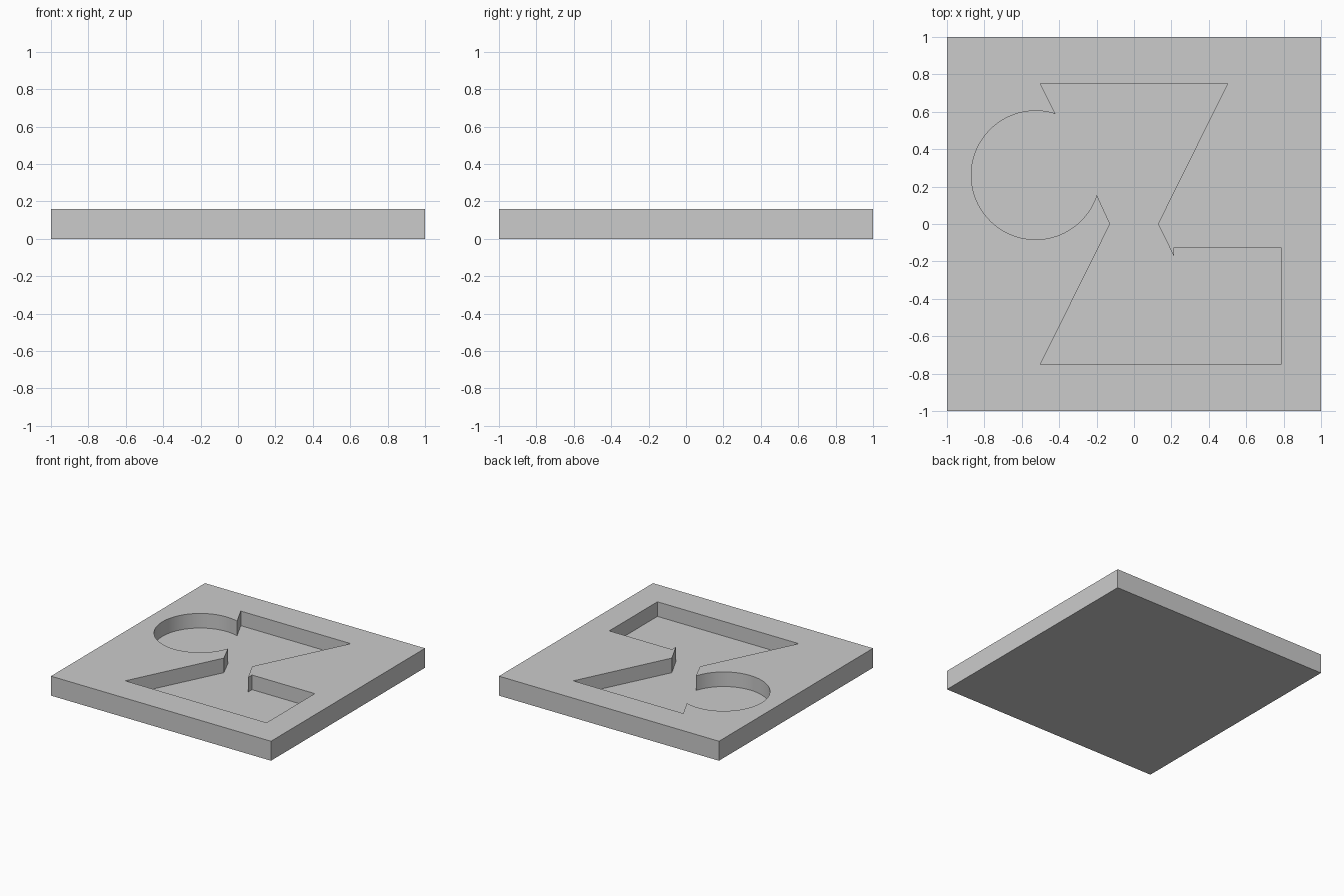
import bpy, bmesh
from math import radians, cos, sin

cube = bpy.data.objects.get("Cube")
if cube:
    bpy.data.objects.remove(cube, do_unlink=True)

HEIGHT, FLOOR = 0.16, 0.04
ARC_CENTRE, ARC_RADIUS, ARC_STEPS = (-0.526, 0.261), 0.344, 72


def arc(centre, radius, start, end, steps):
    angles = [radians(start + (end - start) * i / steps) for i in range(steps + 1)]
    return [(centre[0] + radius * cos(a), centre[1] + radius * sin(a)) for a in angles]


def edge_loop(bm, points, z):
    verts = [bm.verts.new((x, y, z)) for x, y in points]
    edges = [bm.edges.new((v, verts[i - 1])) for i, v in enumerate(verts)]
    return verts, edges


def drop_cup(bm, verts, points, z):
    """Walls down from a loop, closed by one flat face."""
    low = [bm.verts.new((x, y, z)) for x, y in points]
    for i in range(len(verts)):
        bm.faces.new((verts[i - 1], verts[i], low[i], low[i - 1]))
    bm.faces.new(low)


# Slab outline, and pocket outline: hourglass joined with a disc and a rectangle
square = [(-1, -1), (1, -1), (1, 1), (-1, 1)]
pocket = [(0.5, 0.75), (-0.5, 0.75)]
pocket += arc(ARC_CENTRE, ARC_RADIUS, 72.1, 342, ARC_STEPS)
pocket += [(-0.128, 0), (-0.5, -0.75), (0.785, -0.75), (0.785, -0.125),
           (0.215, -0.125), (0.215, -0.175), (0.128, 0)]

bm = bmesh.new()
outer, outer_edges = edge_loop(bm, square, HEIGHT)
inner, inner_edges = edge_loop(bm, pocket, HEIGHT)

# Top face around the pocket
bmesh.ops.triangle_fill(bm, edges=outer_edges + inner_edges,
                        use_beauty=True, normal=(0, 0, 1))
# Outer sides with underside, then pocket walls with floor
drop_cup(bm, outer, square, 0)
drop_cup(bm, inner, pocket, FLOOR)
bmesh.ops.recalc_face_normals(bm, faces=bm.faces)

mesh = bpy.data.meshes.new("recessed_slab")
bm.to_mesh(mesh)
bm.free()
slab = bpy.data.objects.new("recessed_slab", mesh)
bpy.context.collection.objects.link(slab)

# Plain grey
grey = bpy.data.materials.new("light_grey")
grey.use_nodes = True
colour = (0.6, 0.6, 0.6, 1)
grey.diffuse_color = colour
grey.node_tree.nodes["Principled BSDF"].inputs["Base Color"].default_value = colour
mesh.materials.append(grey)

# Smooth the round wall, keep corners sharp
bpy.ops.object.select_all(action="DESELECT")
slab.select_set(True)
bpy.context.view_layer.objects.active = slab
bpy.ops.object.shade_smooth_by_angle(angle=radians(20))
